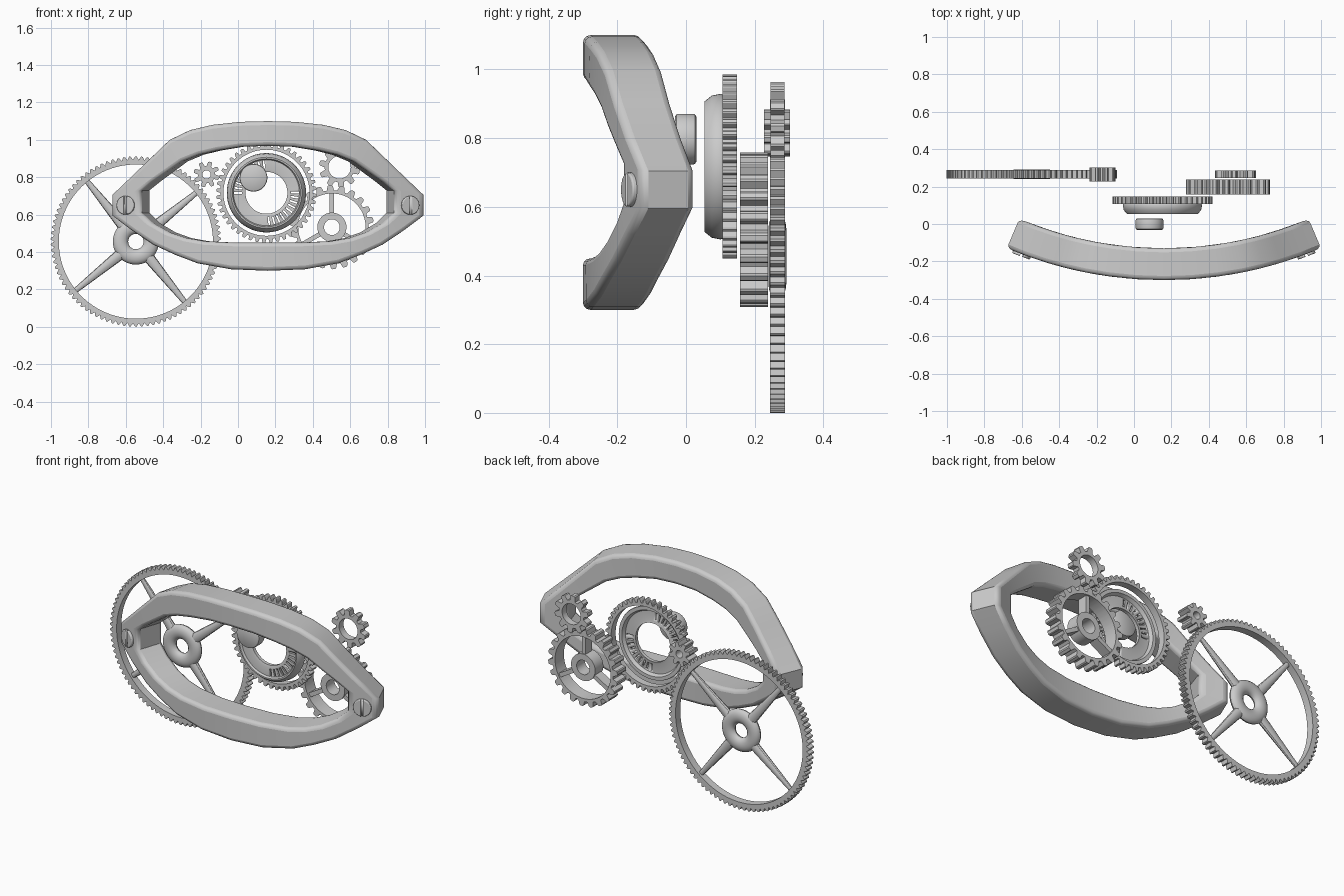
import bpy, bmesh, math
from mathutils import Matrix, Vector

if "Cube" in bpy.data.objects:
    bpy.data.objects.remove(bpy.data.objects["Cube"])


def finish(bm, name, angle=35, bevel=0):
    bmesh.ops.remove_doubles(bm, verts=bm.verts, dist=1e-5)
    bmesh.ops.recalc_face_normals(bm, faces=bm.faces)
    me = bpy.data.meshes.new(name)
    bm.to_mesh(me)
    bm.free()
    ob = bpy.data.objects.new(name, me)
    bpy.context.collection.objects.link(ob)
    if bevel:
        m = ob.modifiers.new("bevel", 'BEVEL')
        m.width, m.segments = bevel, 3
        m.limit_method, m.angle_limit = 'ANGLE', math.radians(62)
    bpy.ops.object.select_all(action='DESELECT')
    ob.select_set(True)
    bpy.context.view_layer.objects.active = ob
    bpy.ops.object.shade_smooth_by_angle(angle=math.radians(angle))
    return ob


def bridge(bm, rings):
    """Join a closed sequence of closed rings with quads."""
    vs = [[bm.verts.new(p) for p in r] for r in rings]
    n = len(vs[0])
    for a, b in zip(vs, vs[1:] + vs[:1]):
        for i in range(n):
            bm.faces.new((a[i], a[(i + 1) % n], b[(i + 1) % n], b[i]))


def polar(c, r, a, y):
    return (c[0] + r * math.cos(a), y, c[1] + r * math.sin(a))


def lathe(bm, c, profile, n=48):
    bridge(bm, [[polar(c, r, 2 * math.pi * i / n, y) for i in range(n)] for r, y in profile])


def gear(bm, c, y0, y1, r_in, r_root, r_out, teeth, shape, phase=0):
    """shape: (fraction of pitch, height 0..1) points of one tooth."""
    pts = [((k + f) * 2 * math.pi / teeth + phase, r_root + h * (r_out - r_root))
           for k in range(teeth) for f, h in shape]
    outer = lambda y: [polar(c, r, a, y) for a, r in pts]
    inner = lambda y: [polar(c, r_in, a, y) for a, r in pts]
    bridge(bm, [outer(y0), outer(y1), inner(y1), inner(y0)])


def spoke(bm, c, a, r0, r1, w0, w1, y, depth=1.0, seg=12):
    mid = Vector(polar(c, (r0 + r1) / 2, a, y))
    d = Vector((math.cos(a), 0, math.sin(a)))
    rot = Matrix((Vector((-d.z, 0, d.x)), Vector((0, 1, 0)), -d)).transposed().to_4x4()
    bmesh.ops.create_cone(bm, cap_ends=True, segments=seg, radius1=w1, radius2=w0, depth=r1 - r0,
                          matrix=Matrix.Translation(mid) @ rot @ Matrix.Diagonal((1, depth, 1, 1)))


def box(bm, m, size):
    bmesh.ops.create_cube(bm, size=1, matrix=m @ Matrix.Diagonal((*size, 1)))


def cut(ob, cutter_bm):
    cutter = finish(cutter_bm, "cutter")
    cutter.hide_render = True
    m = ob.modifiers.new("cut", 'BOOLEAN')
    m.operation, m.object, m.solver = 'DIFFERENCE', cutter, 'EXACT'
    ev = ob.evaluated_get(bpy.context.evaluated_depsgraph_get())
    me = bpy.data.meshes.new_from_object(ev)
    ob.modifiers.clear()
    ob.data = me
    bpy.data.objects.remove(cutter)


TRAP = [(0, 0), (.3, 0), (.42, .85), (.5, 1), (.75, 1), (.85, .85)]
SAW = [(0, 0), (.35, .9), (.6, 1)]

# curved eye-shaped frame, wrapped around a vertical axis
CX, AY, R, T = .16, 1.86, 2.16, .17
OUT = [(0, 1.1), (.15, 1.096), (.3, 1.08), (.42, 1.052), (.53, 1.0), (.63, .905), (.74, .8), (.84, .705),
       (.84, .595), (.74, .52), (.62, .44), (.5, .385), (.38, .34), (.2, .308), (0, .3)]
INN = [(0, .968), (.14, .963), (.27, .943), (.37, .92), (.46, .885), (.54, .83), (.62, .775), (.68, .73),
       (.68, .61), (.62, .555), (.53, .505), (.44, .475), (.34, .458), (.18, .45), (0, .45)]


def wrap(half, r):
    loop = half + [(-x, z) for x, z in half[-2:0:-1]]
    res = []
    for x, z in loop:
        a = math.asin(x / R)
        res.append((CX + r * math.sin(a), AY - r * math.cos(a), z))
    return res


bm = bmesh.new()
bridge(bm, [wrap(OUT, R), wrap(OUT, R - T), wrap(INN, R - T), wrap(INN, R)])
finish(bm, "curved_frame", 30, .022)

# slotted screws at both frame ends
for s, name in ((1, "right_screw"), (-1, "left_screw")):
    a = s * math.asin(.76 / R)
    out = Vector((math.sin(a), -math.cos(a), 0))
    side = Vector((math.cos(a), math.sin(a), 0))
    rot = Matrix((side, Vector((0, 0, 1)), out)).transposed().to_4x4()
    at = lambda r: Matrix.Translation(Vector((CX, AY, .65)) + out * r) @ rot
    bm = bmesh.new()
    bmesh.ops.create_cone(bm, cap_ends=True, segments=32, radius1=.05, radius2=.05, depth=.04, matrix=at(R - .008))
    ob = finish(bm, name, 35, .005)
    bm = bmesh.new()
    box(bm, at(R + .012), (.014, .2, .026))
    cut(ob, bm)

# central toothed ring
C = (.152, .717)
bm = bmesh.new()
gear(bm, C, .106, .148, .23, .247, .268, 44, TRAP)
finish(bm, "central_gear_ring", 25)

# dished disc with two groups of radial slots
bm = bmesh.new()
lathe(bm, C, [(.21, .106), (.212, .1), (.207, .075), (.19, .054), (.182, .054), (.176, .066), (.125, .066),
              (.112, .07), (.112, .09), (.125, .086), (.18, .086), (.19, .106)], 64)
disc = finish(bm, "slotted_disc")
bm = bmesh.new()
for start in (95, -85):
    for k in range(10):
        a = math.radians(start + k * 9.5)
        m = Matrix.Translation(polar(C, .152, a, .075)) @ Matrix.Rotation(-a, 4, 'Y')
        box(bm, m, (.042, .08, .009))
cut(disc, bm)

# round button in front of the disc
bm = bmesh.new()
lathe(bm, (.083, .797), [(0, -.032), (.066, -.032), (.072, -.028), (.074, -.022), (.074, .02), (.072, .026),
                         (.066, .03), (0, .03)])
finish(bm, "button")

# spoked gear at the right
C = (.502, .533)
bm = bmesh.new()
gear(bm, C, .157, .239, .18, .197, .225, 22, TRAP)
lathe(bm, C, [(.078, .16), (.078, .236), (.042, .236), (.042, .16)])
for k in range(3):
    a = math.radians(90 + 120 * k)
    m = Matrix.Translation(polar(C, .13, a, .2)) @ Matrix.Rotation(-a, 4, 'Y')
    box(bm, m, (.12, .06, .024))
finish(bm, "spoked_gear", 25)

# small gears
bm = bmesh.new()
gear(bm, (.543, .853), .246, .287, .06, .08, .11, 10, TRAP)
finish(bm, "upper_small_gear", 25)
bm = bmesh.new()
gear(bm, (-.168, .815), .227, .303, .022, .046, .07, 8, TRAP)
finish(bm, "pinion", 25)

# large fine-toothed wheel with tapered spokes and ring hub
C, Y = (-.546, .456), .266
bm = bmesh.new()
gear(bm, C, Y - .022, Y + .022, .412, .437, .456, 90, SAW)
lathe(bm, C, [(.082 + .041 * math.cos(t * math.pi / 8), Y + .026 * math.sin(t * math.pi / 8)) for t in range(16)])
for k in range(4):
    spoke(bm, C, math.radians(39 + 90 * k), .09, .42, .031, .014, Y, .65)
finish(bm, "large_wheel", 30)
